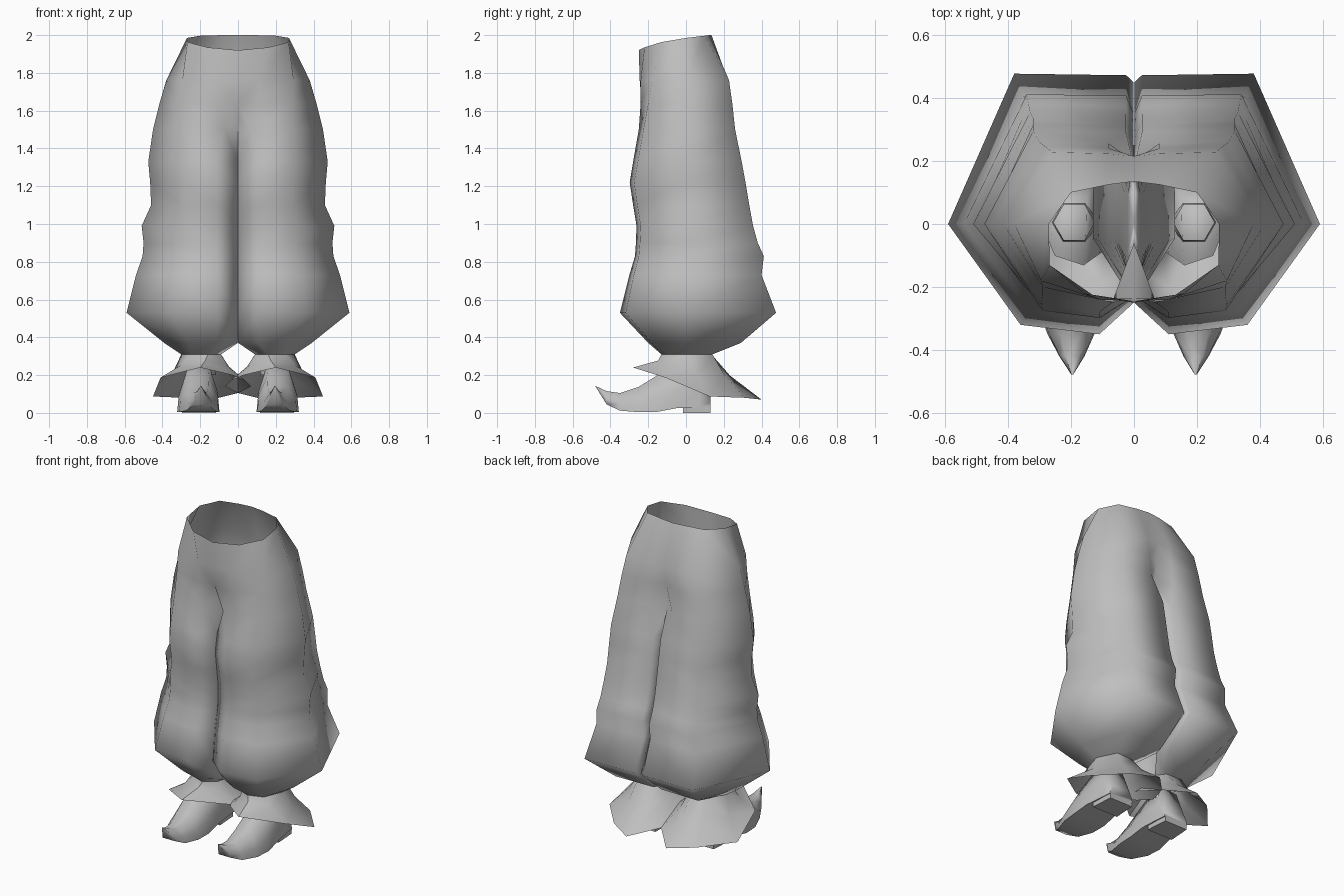
import bpy, bmesh, math

if "Cube" in bpy.data.objects:
    bpy.data.objects.remove(bpy.data.objects["Cube"])

cloth = bpy.data.materials.new("plain grey")
cloth.diffuse_color = (0.52, 0.52, 0.52, 1)
cloth.use_nodes = True
cloth.node_tree.nodes["Principled BSDF"].inputs["Base Color"].default_value = cloth.diffuse_color


def make_half(name, verts, faces, angle):
    """Build one side and mirror it across x = 0."""
    mesh = bpy.data.meshes.new(name)
    mesh.from_pydata(verts, [], faces)
    bm = bmesh.new()
    bm.from_mesh(mesh)
    bmesh.ops.remove_doubles(bm, verts=bm.verts, dist=0.0005)
    bmesh.ops.recalc_face_normals(bm, faces=bm.faces)
    bm.to_mesh(mesh)
    bm.free()
    mesh.materials.append(cloth)
    obj = bpy.data.objects.new(name, mesh)
    bpy.context.collection.objects.link(obj)
    mirror = obj.modifiers.new("mirror", 'MIRROR')
    mirror.merge_threshold = 0.0005
    bpy.ops.object.select_all(action='DESELECT')
    obj.select_set(True)
    bpy.context.view_layer.objects.active = obj
    bpy.ops.object.shade_smooth_by_angle(angle=math.radians(angle))
    return obj


def loft(rings, closed):
    """Join equal rings with quads; closed[i] tells if band i wraps round."""
    n = len(rings[0])
    verts = [p for r in rings for p in r]
    faces = []
    for i in range(len(rings) - 1):
        for j in range(n if closed[i] else n - 3):
            k = (j + 1) % n
            faces.append((i * n + j, i * n + k, (i + 1) * n + k, (i + 1) * n + j))
    return verts, faces


# Trousers: height, outer x, back x, back y, front corner x and y, front y,
# back crease y, front crease y, inner x
LEVELS = [
    (1.76, .38, .26, .228, .295, -.18, -.24, .215, -.245, 0),
    (1.64, .415, .28, .245, .29, -.20, -.24, .20, -.235, 0),
    (1.50, .45, .30, .26, .29, -.225, -.25, .18, -.06, 0),
    (1.33, .475, .32, .295, .295, -.255, -.28, .22, -.21, .02),
    (1.22, .465, .32, .315, .29, -.275, -.298, .24, -.23, .03),
    (1.10, .46, .32, .335, .285, -.258, -.28, .27, -.215, .04),
    (0.99, .51, .33, .355, .31, -.24, -.262, .29, -.20, .05),
    (0.90, .50, .335, .38, .305, -.244, -.265, .32, -.20, .06),
    (0.83, .505, .34, .412, .31, -.25, -.27, .35, -.21, .07),
    (0.73, .54, .35, .40, .33, -.276, -.30, .36, -.23, .08),
    (0.53, .59, .38, .477, .36, -.32, -.35, .45, -.25, .11),
    (0.37, .39, .29, .29, .26, -.18, -.20, .20, -.14, .13),
]
rings = [[(0, .135, 2), (.08, .125, 2), (.2, .1, 1.997), (.27, 0, 1.985),
          (.268, -.13, 1.963), (.16, -.22, 1.935)] + [(0, -.25, 1.92)] * 3]
for i, (z, w, xb, yb, xf, yd, yf, ya, yc, g) in enumerate(LEVELS):
    leg = i > 2                       # below the crotch the legs are separate
    s = .001 if leg else 0
    zc = z + .05 if i == 2 else z     # front crotch hollow sits a little higher
    rings.append([(s, ya, z), (.025 if leg else .08, yb - .005, z), (xb, yb, z), (w, 0, z),
                  (xf, yd, z), (.11 if i != 2 else .07, yf, z), (s, yc, zc),
                  (g, yc + .28 * (ya - yc), z), (g, yc + .7 * (ya - yc), z)])
ankle = [(.09, .08, .31), (.13, .135, .31), (.24, .14, .31), (.30, .02, .31),
         (.25, -.10, .31), (.16, -.13, .31), (.09, -.08, .31), (.09, -.03, .31), (.09, .03, .31)]
rings.append(ankle)
verts, faces = loft(rings, [i > 2 for i in range(len(rings) - 1)])
make_half("trousers", verts, faces, 180)

# Flared ankle ruffles, kinked halfway down
hem = [(0, .25, .105), (.14, .40, .07), (.29, .31, .08), (.45, .125, .087),
       (.41, -.11, .187), (.20, -.28, .24), (.03, -.12, .20), (-.04, -.02, .17), (-.07, .09, .14)]
mid = [(a[0] + .33 * (h[0] - a[0]), a[1] + (.37 if h[1] > 0 else .12) * (h[1] - a[1]),
        a[2] + .47 * (h[2] - a[2])) for a, h in zip(ankle, hem)]
verts, faces = loft([ankle, mid, hem], [True, True])
make_half("ankle_ruffles", verts, faces, 50)

# Shoes with upturned toes: centre x, y, sole z, top z, half width, top half width
SHOE = [
    (.196, -.478, .138, .142, .003, .002),
    (.197, -.42, .045, .115, .040, .02),
    (.20, -.35, .012, .105, .074, .035),
    (.207, -.25, .004, .138, .106, .05),
    (.21, -.15, .006, .20, .112, .052),
    (.208, -.05, .025, .25, .105, .055),
    (.205, .07, .03, .25, .09, .055),
    (.205, .13, .03, .09, .085, .06),
]
rings = []
for cx, y, zb, zt, w, t in SHOE:
    zm = zb + .42 * (zt - zb)
    rings.append([(cx - w, y, zb), (cx + w, y, zb), (cx + w * .93, y, zm),
                  (cx + t, y, zt), (cx - t, y, zt), (cx - w * .93, y, zm)])
verts, faces = loft(rings, [True] * (len(rings) - 1))
n = len(verts)
faces += [tuple(range(6)), tuple(range(n - 6, n))]
make_half("shoes", verts, faces, 75)

# Heel blocks
verts = [(.206 + sx * w, y, z) for z in (0, .04) for sx, y, w in
         ((-1, -.015, .09), (1, -.015, .09), (1, .13, .08), (-1, .13, .08))]
faces = [(0, 1, 2, 3), (4, 5, 6, 7)] + [(i, (i + 1) % 4, (i + 1) % 4 + 4, i + 4) for i in range(4)]
make_half("shoe_heels", verts, faces, 30)

# Ankle tubes, open at the top inside the ruffles
tube = [[(.19 + r * math.cos(a * math.pi / 3), .005 + r * math.sin(a * math.pi / 3), z)
         for a in range(6)] for r, z in ((.065, .30), (.075, .2))]
verts, faces = loft(tube, [True])
make_half("shoe_ankles", verts, faces, 60)
